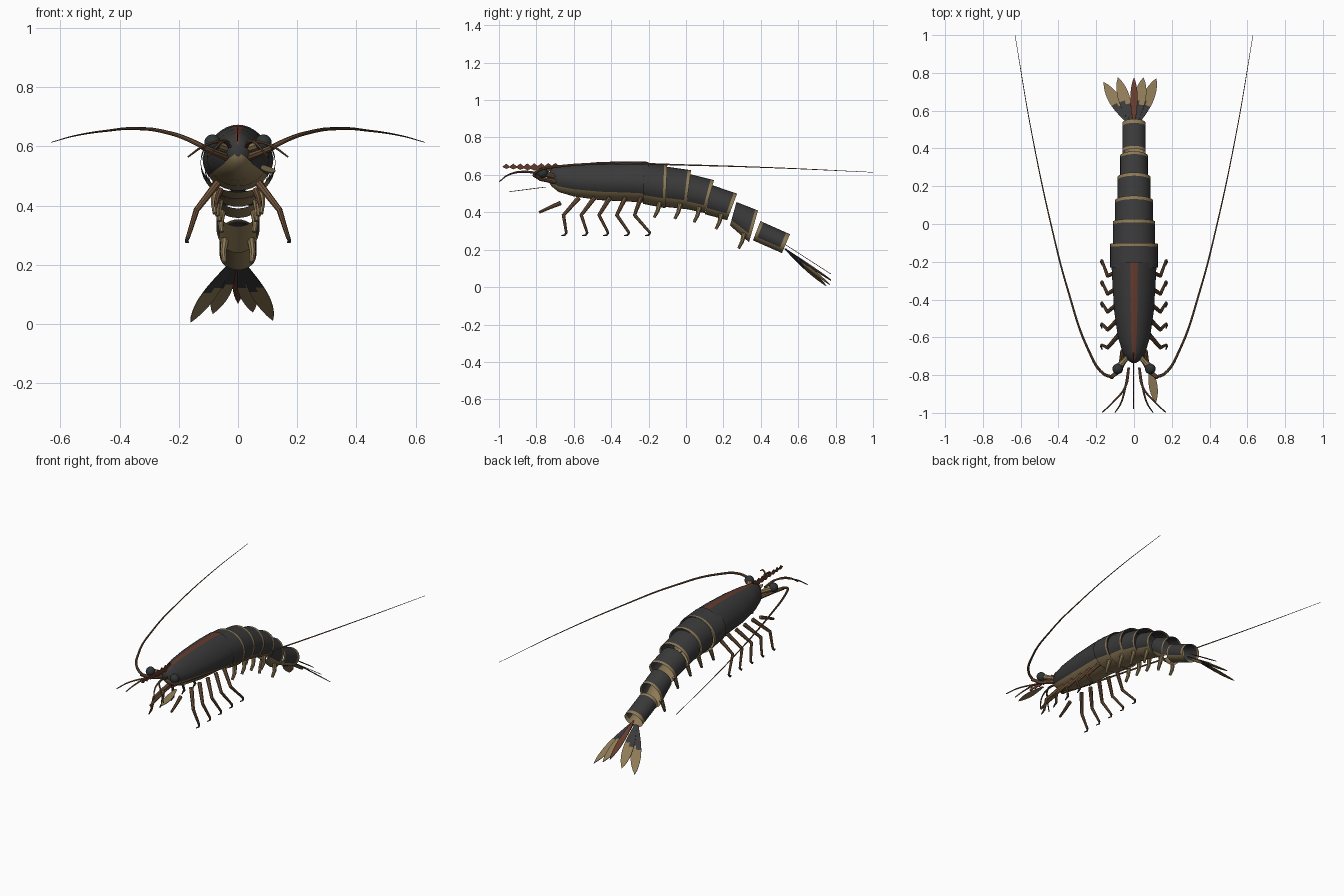
import bpy, bmesh
from math import sin, cos, pi
from mathutils import Vector

if "Cube" in bpy.data.objects:
    bpy.data.objects.remove(bpy.data.objects["Cube"])


def material(name, r, g, b):
    mat = bpy.data.materials.new(name)
    mat.use_nodes = True
    mat.diffuse_color = (r, g, b, 1)
    bsdf = mat.node_tree.nodes["Principled BSDF"]
    bsdf.inputs["Base Color"].default_value = (r, g, b, 1)
    bsdf.inputs["Roughness"].default_value = 0.7
    return mat


SHELL = material("charcoal shell", .042, .042, .042)
TAN = material("tan", .27, .195, .095)
RUST = material("rust brown", .13, .042, .025)
BROWN = material("limb brown", .17, .09, .045)
EYE = material("eye black", .03, .035, .035)


def finish(obj, angle=0.7):
    bpy.ops.object.select_all(action="DESELECT")
    bpy.context.view_layer.objects.active = obj
    obj.select_set(True)
    bpy.ops.object.shade_smooth_by_angle(angle=angle)
    return obj


def add_mesh(name, bm, mats):
    bmesh.ops.recalc_face_normals(bm, faces=bm.faces)
    mesh = bpy.data.meshes.new(name)
    bm.to_mesh(mesh)
    bm.free()
    for mat in mats:
        mesh.materials.append(mat)
    obj = bpy.data.objects.new(name, mesh)
    bpy.context.collection.objects.link(obj)
    return obj


def loft(name, rings, rule, keel=0.0, cap=False, sides=32):
    """Skin of (top, bottom, half width) rings; rule(ring, height) picks the colour."""
    bm = bmesh.new()
    loops = []
    for top, bottom, width in rings:
        top, bottom = Vector((0, *top)), Vector((0, *bottom))
        mid, up = (top + bottom) / 2, (top - bottom) / 2
        loop = []
        for i in range(sides):
            a = 2 * pi * i / sides
            x = width * sin(a) * (1 - keel * max(0, cos(a)))
            loop.append(bm.verts.new(mid + up * cos(a) + Vector((x, 0, 0))))
        loops.append(loop)
    for k in range(len(loops) - 1):
        for i in range(sides):
            j = (i + 1) % sides
            face = bm.faces.new((loops[k][i], loops[k][j], loops[k + 1][j], loops[k + 1][i]))
            face.material_index = rule(k, cos(2 * pi * (i + .5) / sides))
    if cap:
        bm.faces.new(loops[0])
    return finish(add_mesh(name, bm, (SHELL, TAN, RUST)))


def tube(name, points, radii, mat, smooth=False):
    """Tapered limb through the points."""
    curve = bpy.data.curves.new(name, "CURVE")
    curve.dimensions = "3D"
    curve.bevel_depth = 1
    curve.bevel_resolution = 2
    curve.resolution_u = 8
    curve.use_fill_caps = True
    spline = curve.splines.new("BEZIER")
    spline.bezier_points.add(len(points) - 1)
    for i, (bp, p) in enumerate(zip(spline.bezier_points, points)):
        bp.co = p
        bp.radius = radii[0] + (radii[1] - radii[0]) * i / (len(points) - 1)
        bp.handle_left_type = bp.handle_right_type = "AUTO" if smooth else "VECTOR"
    curve.materials.append(mat)
    obj = bpy.data.objects.new(name, curve)
    bpy.context.collection.objects.link(obj)
    bpy.ops.object.select_all(action="DESELECT")
    bpy.context.view_layer.objects.active = obj
    obj.select_set(True)
    bpy.context.view_layer.update()
    bpy.ops.object.convert(target="MESH")
    return finish(bpy.context.object)


def leaf(name, base, tip, width, mats, dark=0.0, steps=12):
    """Thin pointed blade; the part nearer the base than dark takes the second colour."""
    base, tip = Vector(base), Vector(tip)
    side = (tip - base).cross(Vector((0, 0, 1))).normalized()
    bm = bmesh.new()
    rows = []
    for i in range(steps + 1):
        t = i / steps
        w = width * (max(0, sin(pi * t ** 1.3)) ** .8 + .25 * (1 - t)) + .0005
        mid = base.lerp(tip, t)
        rows.append([bm.verts.new(mid + side * w * s) for s in (-1, 0, 1)])
    for i in range(steps):
        for j in (0, 1):
            face = bm.faces.new((rows[i][j], rows[i][j + 1], rows[i + 1][j + 1], rows[i + 1][j]))
            face.material_index = int((i + j) / steps < dark)
    obj = add_mesh(name, bm, mats)
    mod = obj.modifiers.new("thickness", "SOLIDIFY")
    mod.thickness, mod.offset = .003, 0
    return obj


# Carapace with rust dorsal stripe and tan belly
profile = [(-.735, .605, .565, .012), (-.72, .632, .54, .036), (-.68, .647, .508, .06),
           (-.6, .658, .485, .085), (-.46, .669, .465, .105), (-.3, .673, .457, .115),
           (-.2, .67, .45, .12)]
loft("carapace", [((y, t), (y, b), w) for y, t, b, w in profile],
     lambda k, c: 2 if c > .99 else int(c < -.55), keel=.15, cap=True)

# Abdomen: open overlapping shells with tan rims (front top, front bottom, rear top, rear bottom)
segments = [((-.23, .66), (-.23, .445), (-.1, .652), (-.11, .422), .126),
            ((-.11, .645), (-.12, .43), (.027, .625), (0, .417), .112),
            ((.01, .607), (-.01, .42), (.15, .572), (.1, .396), .1),
            ((.14, .545), (.1, .39), (.273, .5), (.22, .358), .088),
            ((.27, .455), (.235, .33), (.385, .41), (.337, .24), .073),
            ((.398, .353), (.358, .25), (.556, .283), (.513, .182), .062)]
for n, (ft, fb, rt, rb, width) in enumerate(segments, 1):
    last = n == len(segments)
    rings = [(Vector(ft).lerp(Vector(rt), t), Vector(fb).lerp(Vector(rb), t), width)
             for t in (0, .1, .87, 1)]
    loft(f"abdomen_segment_{n}", rings,
         lambda k, c: int(k == 2 or c < -.6 or (last and k == 0)))

# Rostrum: thin toothed blade over the head
bm = bmesh.new()
teeth = 8
upper, lower = [], []
for i in range(teeth * 2 + 1):
    t = i / (teeth * 2)
    y = -.68 - .3 * t
    spike = .014 * (i % 2)
    upper.append(bm.verts.new((0, y, .65 - .005 * t + spike)))
    lower.append(bm.verts.new((0, y, .622 + .02 * t - spike * .6)))
for i in range(teeth * 2):
    bm.faces.new((upper[i], upper[i + 1], lower[i + 1], lower[i]))
rostrum = add_mesh("rostrum", bm, (RUST,))
rostrum.modifiers.new("thickness", "SOLIDIFY").thickness = .004

# Tail fan
leaf("telson", (0, .53, .228), (0, .775, .07), .017, (RUST,))
for name, tip in (("right_outer", (-.16, .75, .006)), ("right_inner", (-.085, .775, .035)),
                  ("left_outer", (.118, .77, .012)), ("left_inner", (.05, .775, .04))):
    leaf(name + "_tail_blade", (tip[0] * .15, .53, .205), tip, .028, (TAN, SHELL), dark=.42)

for s, side in ((1, "left"), (-1, "right")):
    def path(*points):
        return [(x * s, y, z) for x, y, z in points]

    # Eyes and stalks
    tube(side + "_eye_stalk", path((.03, -.7, .59), (.08, -.755, .608)), (.012, .018), TAN)
    bpy.ops.mesh.primitive_uv_sphere_add(segments=20, ring_count=12, radius=.028,
                                         location=(.086 * s, -.767, .612))
    eye = finish(bpy.context.object)
    eye.name = side + "_eye"
    eye.data.materials.append(EYE)

    # Long swept-back antenna, its base, and its flat scale
    tube(side + "_antenna_base", path((.04, -.7, .565), (.08, -.78, .58), (.125, -.813, .6)),
         (.014, .01), BROWN)
    tube(side + "_antenna", path((.11, -.812, .595), (.165, -.79, .622), (.24, -.67, .647),
                                 (.35, -.35, .66), (.44, 0, .653), (.545, .5, .637),
                                 (.63, 1, .614)), (.009, .0012), BROWN, True)
    leaf(side + "_antennal_scale", (.085, -.75, .535), (.115, -.945, .51), .02, (TAN,))

    # Short forked feelers
    for tag, x in (("outer", .168), ("inner", .1)):
        tube(f"{side}_{tag}_feeler", path((.028, -.76, .6), (.045, -.86, .617),
                                          (x * .7, -.95, .6), (x, -.997, .565)),
             (.007, .003), BROWN, True)

    # Mouth limb
    tube(side + "_mouth_limb", path((.06, -.67, .45), (.07, -.73, .425), (.075, -.785, .4)),
         (.012, .007), BROWN)

    # Five walking legs with hooked feet
    for n in range(5):
        hip = -.575 + .083 * n
        knee = -.655 + .095 * n
        foot = -.64 + .112 * n
        tube(f"{side}_walking_leg_{n + 1}",
             path((.07, hip, .475), (.14, knee, .385), (.17, foot, .29)), (.013, .007), BROWN)
        tube(f"{side}_foot_{n + 1}",
             path((.17, foot, .292), (.175, foot - .008, .278), (.168, foot - .026, .276)),
             (.007, .003), SHELL)

    # Swimming limbs under the first five segments
    for n, (ft, fb, rt, rb, width) in enumerate(segments[:5], 1):
        y, z = Vector(fb).lerp(Vector(rb), .75)
        x = width * .6
        tube(f"{side}_swimming_limb_{n}",
             path((x, y, z + .025), (x + .006, y - .012, z - .02), (x + .002, y - .03, z - .055)),
             (.014, .008), TAN)
